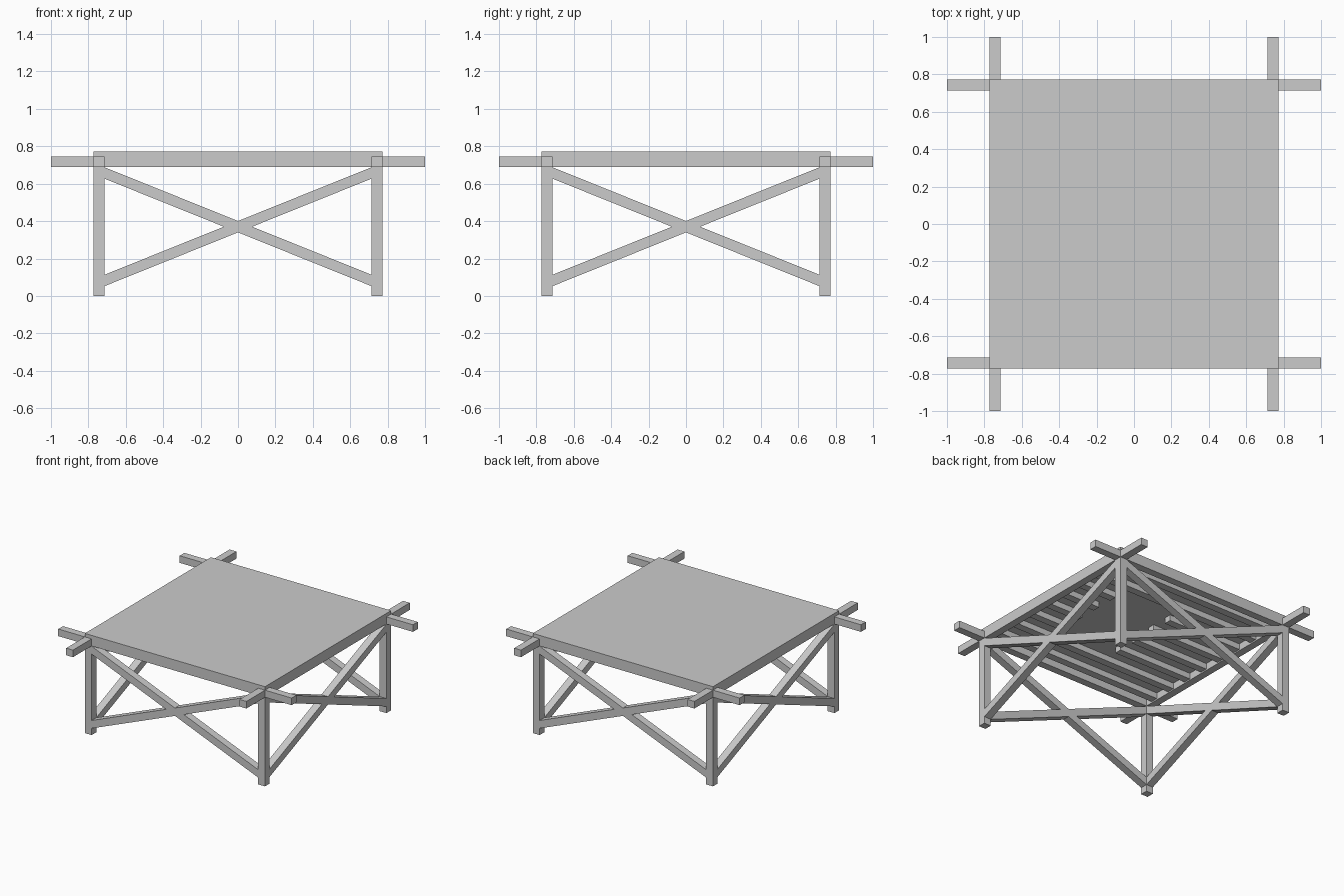
import bpy
import bmesh
import math
from mathutils import Matrix

if "Cube" in bpy.data.objects:
    bpy.data.objects.remove(bpy.data.objects["Cube"])

HALF = 0.772          # outer half-width of the frame
T = 0.058             # timber thickness
C = HALF - T / 2      # timber centre line
BEAM_LOW, BEAM_TOP, TOP = 0.69, 0.745, 0.772


def prism(name, profile, y0, y1, turn=0.0):
    """Extrude an XZ profile from y0 to y1, then turn it about Z."""
    bm = bmesh.new()
    face = bm.faces.new([bm.verts.new((x, y0, z)) for x, z in profile])
    new = bmesh.ops.extrude_face_region(bm, geom=[face])["geom"]
    moved = [v for v in new if isinstance(v, bmesh.types.BMVert)]
    bmesh.ops.translate(bm, verts=moved, vec=(0, y1 - y0, 0))
    bmesh.ops.recalc_face_normals(bm, faces=bm.faces)
    bm.transform(Matrix.Rotation(turn, 4, "Z"))
    mesh = bpy.data.meshes.new(name)
    bm.to_mesh(mesh)
    bm.free()
    obj = bpy.data.objects.new(name, mesh)
    bpy.context.collection.objects.link(obj)
    return obj


def box(name, x0, x1, y0, y1, z0, z1, turn=0.0):
    return prism(name, [(x0, z0), (x1, z0), (x1, z1), (x0, z1)], y0, y1, turn)


# Four sides: each has a leg, an overhanging beam and a crossed pair of braces
inner = HALF - T
for i in range(4):
    turn = i * math.pi / 2
    box(f"leg_{i}", -HALF, -inner, -HALF, -inner, 0, BEAM_LOW, turn)
    box(f"beam_{i}", -1, 1, -HALF, -inner, BEAM_LOW, BEAM_TOP, turn)
    for s in (-1, 1):
        prism(f"brace_{i}_{'rising' if s > 0 else 'falling'}",
              [(-s * inner, 0.052), (s * inner, 0.627),
               (s * inner, 0.688), (-s * inner, 0.113)],
              -HALF, -inner, turn)

# Table top
box("top_panel", -HALF, HALF, -HALF, HALF, BEAM_TOP, TOP)

# Joists under the top, interrupted around a central bay
for k in range(8):
    y = (k - 3.5) * 0.18
    spans = [(-inner, inner)]
    if abs(y) < 0.33:
        spans = [(-inner, -0.08), (0.42, inner)]
    for n, (a, b) in enumerate(spans):
        box(f"joist_{k}_{n}", a, b, y - T / 2, y + T / 2, 0.70, BEAM_TOP)
